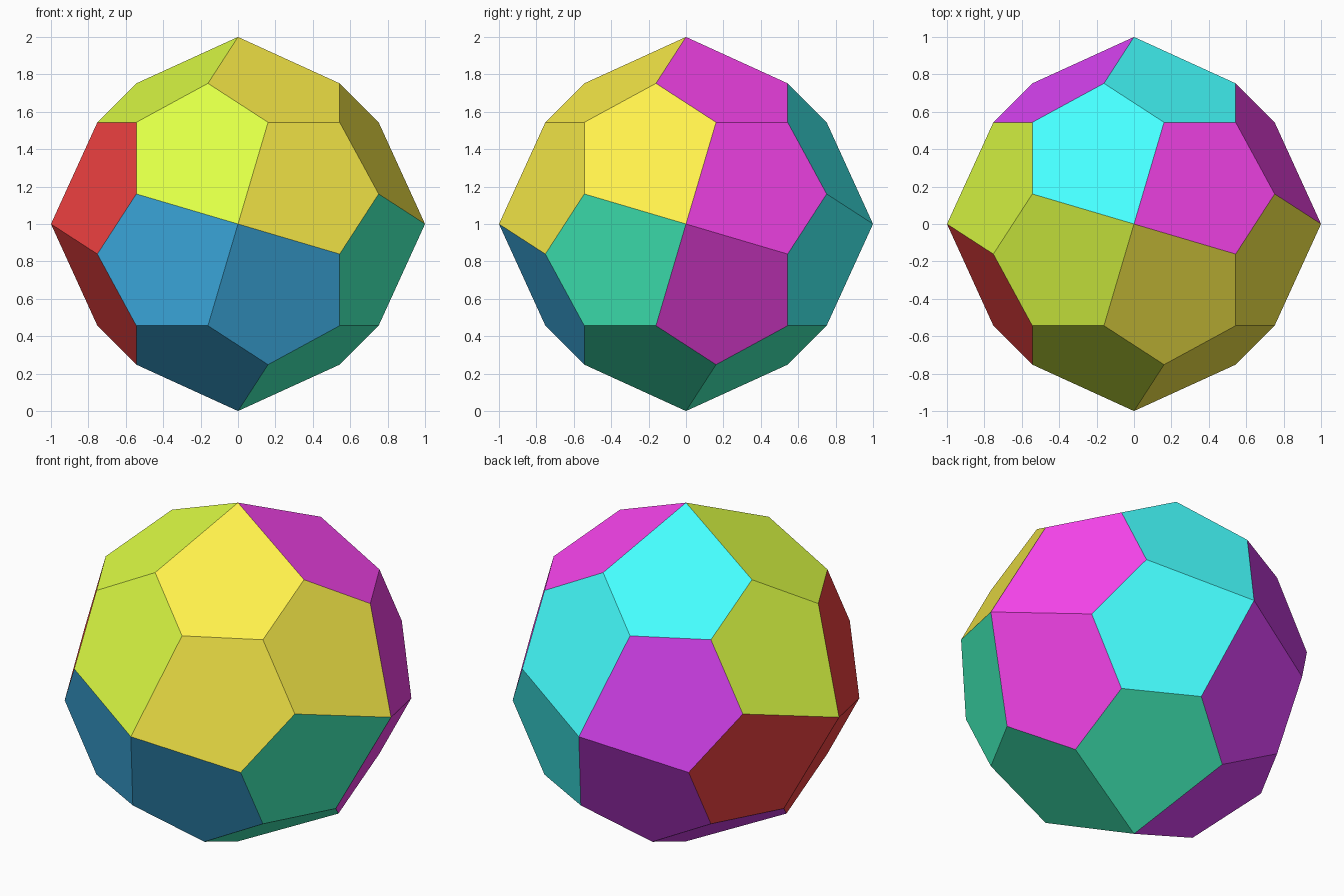
import bpy, bmesh
from mathutils import Matrix, Vector

if "Cube" in bpy.data.objects:
    bpy.data.objects.remove(bpy.data.objects["Cube"])

# Pentagonal icositetrahedron constants (t = tribonacci number)
t = 1.839286755
a, b, c = 1 / t**3, (2 * t + 1) / t**3, 1 / t

# Base pentagon: touches the +z pole and the (+,+,+) cube corner
PENTAGON = [Vector(p) for p in
            ((0, 0, 1), (c, -a, b), (b, a, c), (c, c, c), (a, c, b))]

# Each panel is three pentagons, named by pole and cube-corner signs
PANELS = {
    "yellow":  ((1.0, .88, .07), ("-y +-+", "+z +-+", "+x +-+")),
    "lime":    ((.74, 1.0, .06), ("-y --+", "+z --+", "-x -++")),
    "blue":    ((.06, .53, .97), ("-y ---", "-y +--", "-z ---")),
    "green":   ((.06, .97, .55), ("+x +--", "-z +--", "-z ++-")),
    "magenta": ((.97, .06, .87), ("+x +++", "+x ++-", "+z +++")),
    "cyan":    ((.06, 1.0, 1.0), ("+z -++", "+y +++", "+y ++-")),
    "purple":  ((.75, .06, .97), ("+y -++", "+y -+-", "-z -+-")),
    "red":     ((.97, .06, .06), ("-x --+", "-x ---", "-x -+-")),
}


def face_rotation(code):
    """Rotation taking the base pentagon to the coded pole and corner."""
    pole, signs = code.split()
    axes = [Vector([(1 if s == "+" else -1) if i == j else 0 for j in range(3)])
            for i, s in enumerate(signs)]
    k = "xyz".index(pole[1])
    w, (u, v) = axes[k], [axes[i] for i in range(3) if i != k]
    if u.cross(v).dot(w) < 0:
        u, v = v, u
    return Matrix((u, v, w)).transposed()


# Coloured panels, joined into a closed ball
for name, (colour, codes) in PANELS.items():
    bm = bmesh.new()
    for code in codes:
        rot = face_rotation(code)
        bm.faces.new([bm.verts.new(rot @ p + Vector((0, 0, 1))) for p in PENTAGON])
    bmesh.ops.remove_doubles(bm, verts=bm.verts, dist=1e-4)
    mesh = bpy.data.meshes.new(name + "_panel")
    bm.to_mesh(mesh)
    bm.free()
    mat = bpy.data.materials.new(name)
    mat.diffuse_color = (*colour, 1)
    mat.use_nodes = True
    mat.node_tree.nodes["Principled BSDF"].inputs["Base Color"].default_value = mat.diffuse_color
    mesh.materials.append(mat)
    bpy.context.collection.objects.link(bpy.data.objects.new(name + "_panel", mesh))
